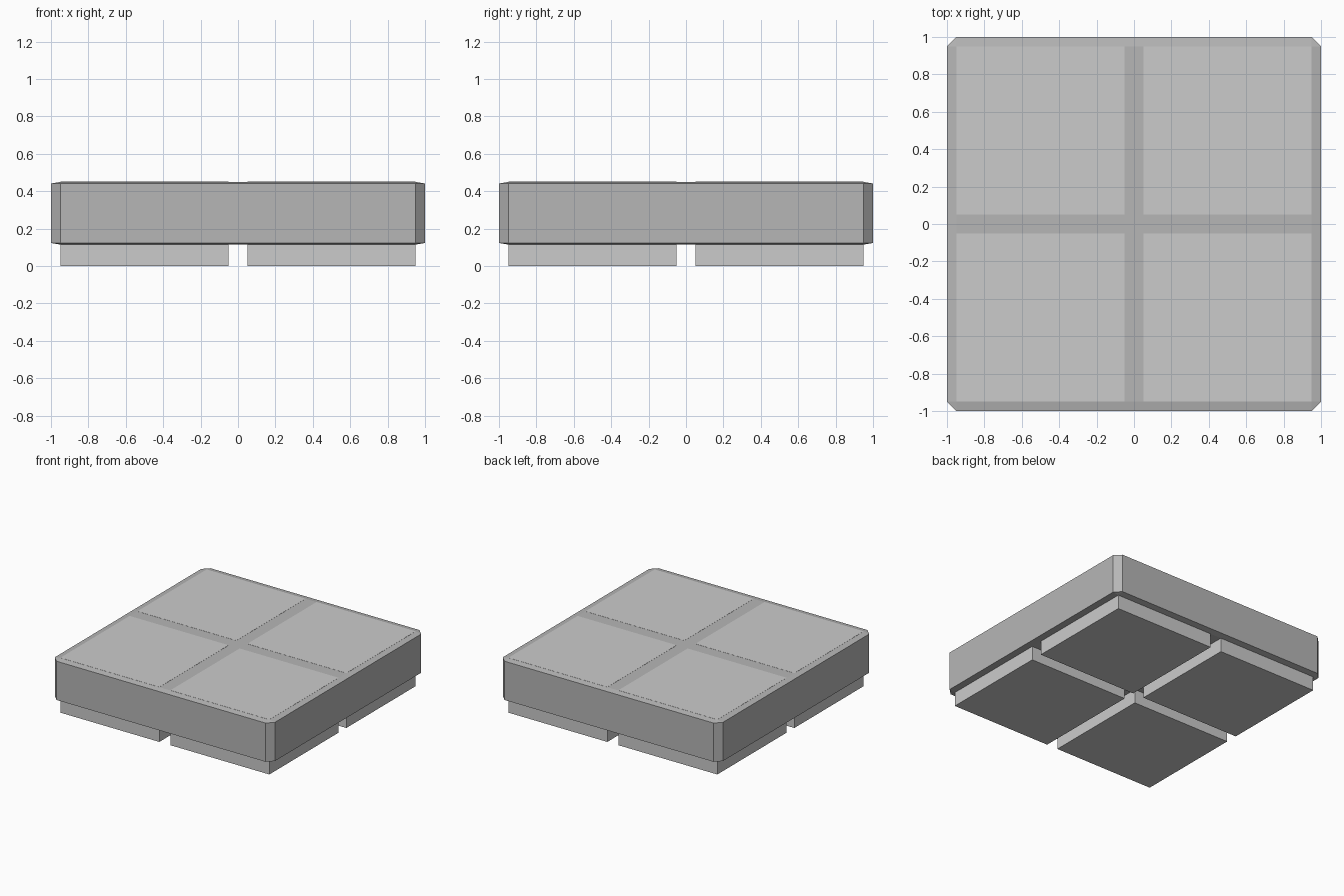
import bpy
import bmesh
from mathutils import Matrix

if "Cube" in bpy.data.objects:
    bpy.data.objects.remove(bpy.data.objects["Cube"])


def make_material(name, grey):
    mat = bpy.data.materials.new(name)
    mat.diffuse_color = (grey, grey, grey, 1)
    mat.use_nodes = True
    mat.node_tree.nodes["Principled BSDF"].inputs["Base Color"].default_value = mat.diffuse_color
    return mat


def box(name, size, centre, mat, bevel=0.0):
    """Box with an optional one-segment bevel that is squashed along with the box."""
    bm = bmesh.new()
    bmesh.ops.create_cube(bm, size=2.0)
    if bevel:
        bmesh.ops.bevel(bm, geom=bm.edges[:], offset=bevel, offset_type='OFFSET',
                        segments=1, affect='EDGES', profile=0.5)
    scale = Matrix.Diagonal((size[0] / 2, size[1] / 2, size[2] / 2, 1))
    bmesh.ops.transform(bm, matrix=scale, verts=bm.verts[:])
    mesh = bpy.data.meshes.new(name)
    bm.to_mesh(mesh)
    bm.free()
    mesh.materials.append(mat)
    obj = bpy.data.objects.new(name, mesh)
    obj.location = centre
    bpy.context.collection.objects.link(obj)
    return obj


dark = make_material("dark_grey", 0.47)
light = make_material("light_grey", 0.8)

BOTTOM, TOP = 0.115, 0.45

# Chamfered slab
box("slab", (2, 2, TOP - BOTTOM), (0, 0, (TOP + BOTTOM) / 2), dark, bevel=0.05)

# Four square blocks passing through the slab: feet below, flush tiles on top
block_top = TOP + 0.001
for sx, side in ((-1, "left"), (1, "right")):
    for sy, end in ((-1, "front"), (1, "back")):
        box(f"block_{end}_{side}", (0.9, 0.9, block_top),
            (sx * 0.5, sy * 0.5, block_top / 2), light)
